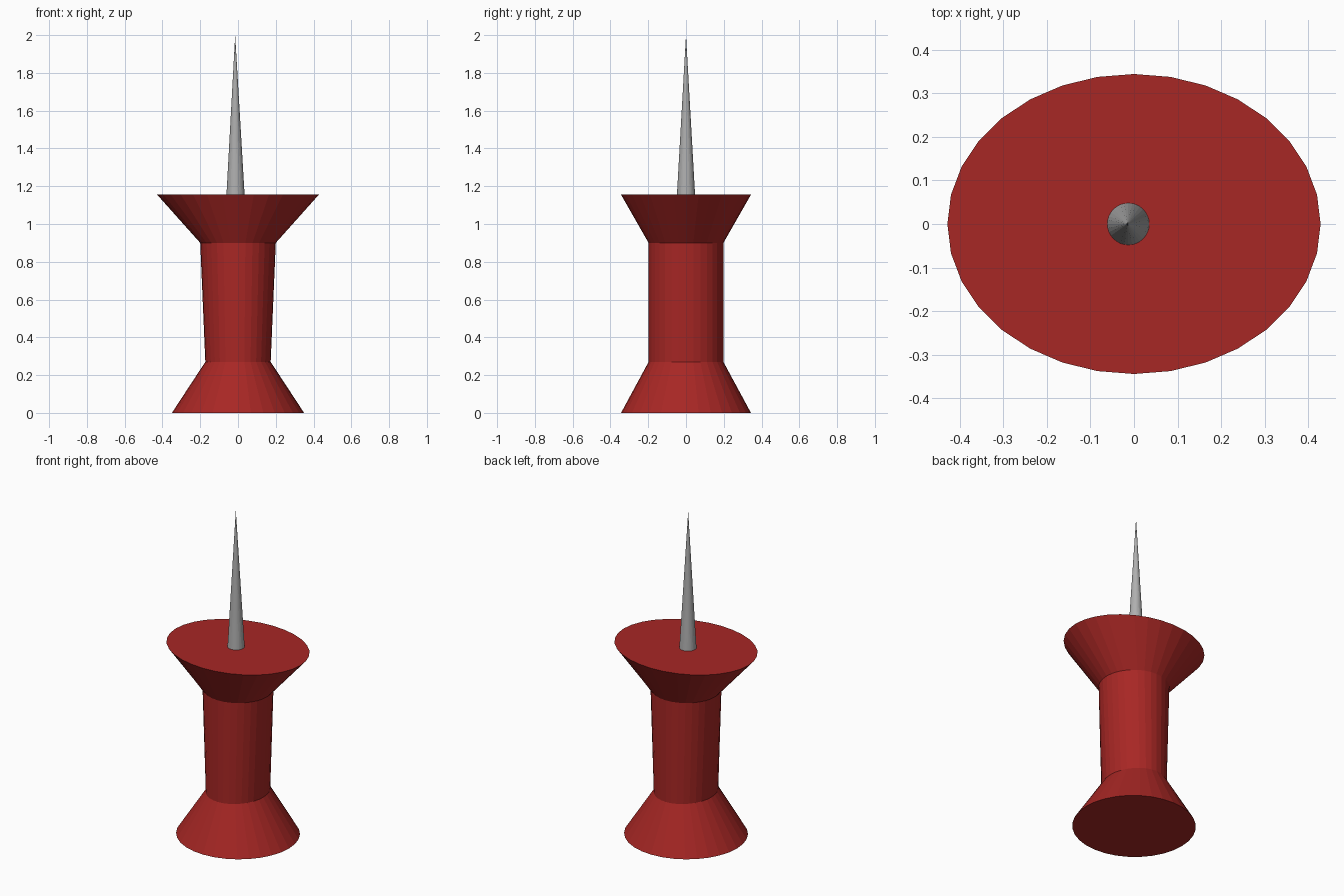
import bpy, bmesh
from math import sin, cos, pi

if "Cube" in bpy.data.objects:
    bpy.data.objects.remove(bpy.data.objects["Cube"])

SIDES = 32


def loft(name, rings, color=None):
    """Closed solid through elliptical rings (z, x radius, y radius, x centre)."""
    bm = bmesh.new()
    loops = []
    for z, rx, ry, cx in rings:
        if rx == 0:
            loops.append([bm.verts.new((cx, 0, z))] * SIDES)
        else:
            loops.append([bm.verts.new((cx + rx * cos(2 * pi * i / SIDES),
                                        ry * sin(2 * pi * i / SIDES), z))
                          for i in range(SIDES)])
    for a, b in zip(loops, loops[1:]):
        for i in range(SIDES):
            j = (i + 1) % SIDES
            quad = [a[i], a[j], b[j], b[i]]
            bm.faces.new(list(dict.fromkeys(quad)))
    for loop in (loops[0], loops[-1]):
        if len(set(loop)) > 1:
            bm.faces.new(loop)
    bmesh.ops.recalc_face_normals(bm, faces=bm.faces)
    mesh = bpy.data.meshes.new(name)
    bm.to_mesh(mesh)
    bm.free()
    obj = bpy.data.objects.new(name, mesh)
    bpy.context.collection.objects.link(obj)
    if color:
        mat = bpy.data.materials.new(name + "_material")
        mat.diffuse_color = color
        mat.use_nodes = True
        mat.node_tree.nodes["Principled BSDF"].inputs["Base Color"].default_value = mat.diffuse_color
        mesh.materials.append(mat)
    return obj


# Red handle: flared base, waist, wide oval collar
loft("handle", [
    (0.00, 0.35, 0.344, 0),
    (0.27, 0.173, 0.198, 0),
    (0.90, 0.20, 0.198, 0),
    (1.155, 0.428, 0.344, 0),
], (0.39, 0.02, 0.018, 1))

# Steel needle, slightly off centre
loft("needle", [
    (1.12, 0.05, 0.05, -0.013),
    (2.00, 0, 0, -0.015),
], (0.43, 0.43, 0.43, 1))
